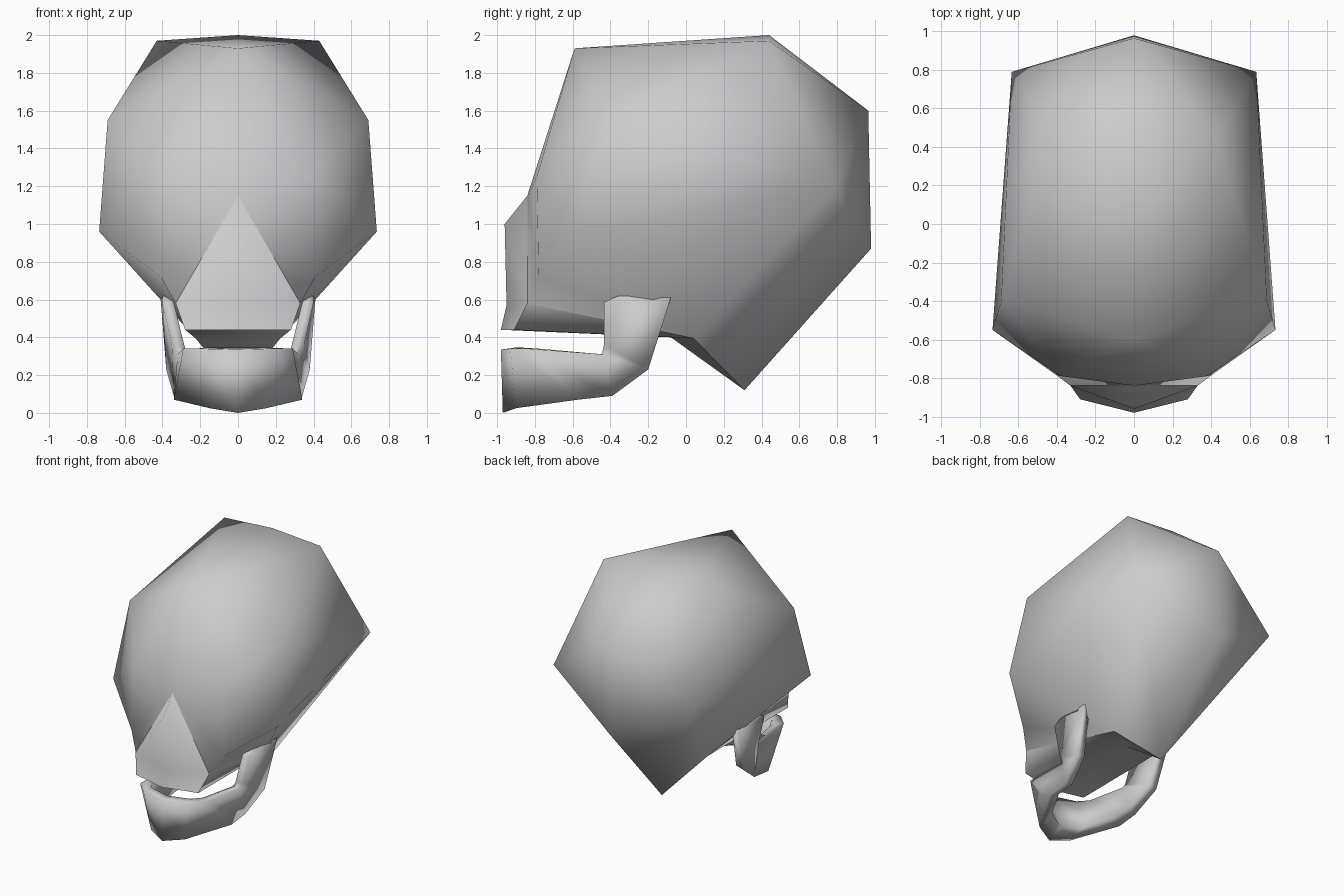
import bpy
import bmesh

if "Cube" in bpy.data.objects:
    bpy.data.objects.remove(bpy.data.objects["Cube"])

bone = bpy.data.materials.new("bone_grey")
bone.diffuse_color = (0.6, 0.6, 0.6, 1)
bone.use_nodes = True
bone.node_tree.nodes["Principled BSDF"].inputs["Base Color"].default_value = bone.diffuse_color


def build_mirrored(name, points, faces, sharp=()):
    """Make a smooth, closed mesh from its right half; points at x = 0 are shared."""
    bm = bmesh.new()
    right = {k: bm.verts.new(p) for k, p in points.items()}
    left = {k: right[k] if p[0] == 0 else bm.verts.new((-p[0], p[1], p[2]))
            for k, p in points.items()}
    for f in faces:
        bm.faces.new([right[k] for k in f])
        bm.faces.new([left[k] for k in reversed(f)])
    bmesh.ops.recalc_face_normals(bm, faces=bm.faces)
    for f in bm.faces:
        f.smooth = True
    for a, b in sharp:
        for side in (right, left):
            bm.edges.get((side[a], side[b])).smooth = False
    mesh = bpy.data.meshes.new(name)
    bm.to_mesh(mesh)
    bm.free()
    mesh.materials.append(bone)
    ob = bpy.data.objects.new(name, mesh)
    bpy.context.collection.objects.link(ob)
    return ob


# Cranium with the upper jaw
skull = {
    "E": (0, -.59, 1.93),     # forehead top
    "B": (0, .44, 2.0),       # crown
    "A": (.43, .44, 1.97),    # crown side
    "C": (0, .965, 1.6),      # upper back
    "D": (.635, .79, 1.19),   # back side
    "I": (0, .98, .87),       # lower back
    "J": (0, .31, .12),       # skull base
    "G": (.69, -.40, 1.55),   # temple
    "H": (.735, -.55, .96),   # cheek
    "K": (0, -.84, 1.15),     # brow centre
    "T": (.38, -.79, 1.25),   # brow side
    "L": (.41, -.78, .72),    # cheek bottom
    "Q": (0, -.96, 1.0),      # nose
    "W": (0, -.95, .57),      # lip
    "P": (.33, -.84, .58),    # upper jaw side
    "N": (.28, -.91, .44),    # tooth line corner
    "M": (0, -.98, .44),      # tooth line centre
    "S": (.225, .04, .395),   # palate back corner
    "V": (0, -.08, .40),      # palate back centre
}
build_mirrored("skull", skull, (
    "EAB EGA ACB ADC CDI AGD GHD DJI DHS DSJ EKT ETG GTH THL "
    "HLS LPS KTL KLP KQP QWP WNP WMN PNS NMV NVS SVJ").split(),
    "KP PS SJ PN NM".split())

# Lower jaw: cross-sections from the chin back and up the ramus
# each: outer top, outer bottom, inner bottom, inner top
sections = [
    [(0, -.98, .335), (0, -.97, .0), (0, -.84, .06), (0, -.91, .345)],
    [(.20, -.93, .34), (.15, -.90, .025), (.15, -.76, .08), (.17, -.86, .345)],
    [(.29, -.84, .34), (.34, -.57, .07), (.26, -.55, .11), (.23, -.78, .34)],
    [(.32, -.445, .31), (.34, -.39, .09), (.27, -.38, .12), (.26, -.44, .31)],
    [(.35, -.435, .36), (.38, -.20, .23), (.31, -.20, .25), (.28, -.435, .34)],
    [(.40, -.435, .585), (.41, -.08, .61), (.35, -.09, .61), (.34, -.43, .585)],
    [(.40, -.36, .62), (.41, -.16, .59), (.35, -.16, .59), (.35, -.36, .62)],
]
jaw = {(i, j): p for i, s in enumerate(sections) for j, p in enumerate(s)}
jaw_faces = [[(i, j), (i, (j + 1) % 4), (i + 1, (j + 1) % 4), (i + 1, j)]
             for i in range(len(sections) - 1) for j in range(4)]
jaw_faces.append([(len(sections) - 1, j) for j in range(4)])
build_mirrored("lower_jaw", jaw, jaw_faces)
